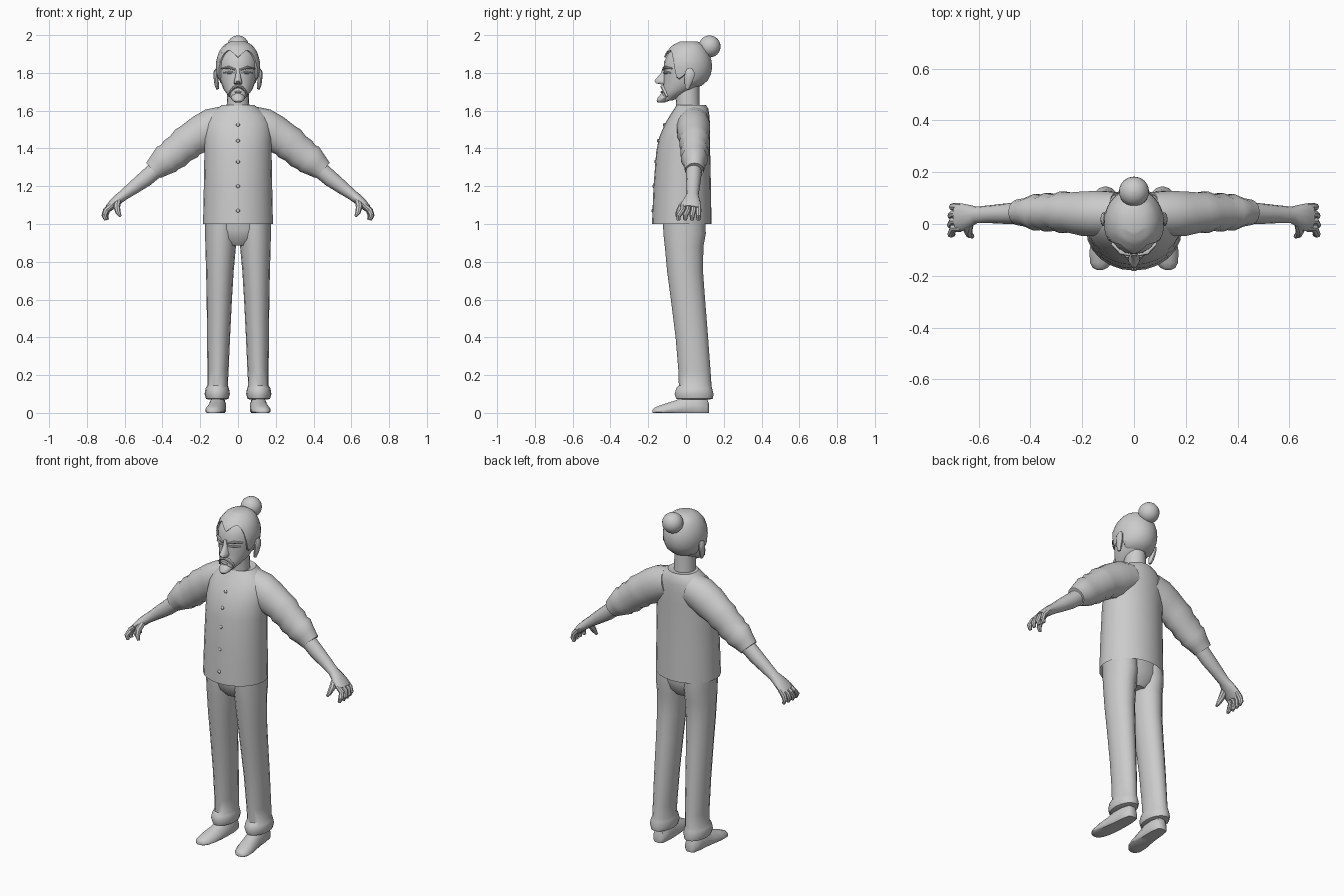
import bpy, bmesh
from math import sin, cos, pi, radians
from mathutils import Vector


def finish(name, rings, mirror=False, caps=(True, True), angle=40):
    """Skin a list of closed point rings into one object."""
    bm = bmesh.new()
    rows = [[bm.verts.new(p) for p in ring] for ring in rings]
    n = len(rows[0])
    for a, b in zip(rows, rows[1:]):
        for i in range(n):
            j = (i + 1) % n
            bm.faces.new((a[i], a[j], b[j], b[i]))
    if caps[0]:
        bm.faces.new(rows[0])
    if caps[1]:
        bm.faces.new(rows[-1])
    bmesh.ops.recalc_face_normals(bm, faces=bm.faces)
    me = bpy.data.meshes.new(name)
    bm.to_mesh(me)
    bm.free()
    ob = bpy.data.objects.new(name, me)
    bpy.context.collection.objects.link(ob)
    bpy.ops.object.select_all(action='DESELECT')
    ob.select_set(True)
    bpy.context.view_layer.objects.active = ob
    bpy.ops.object.shade_smooth_by_angle(angle=radians(angle))
    if mirror:
        ob.modifiers.new("mirror", 'MIRROR').use_mirror_merge = False
    return ob


def stack(name, levels, n=20, cx=0, tilt=0, **kw):
    """Horizontal ellipses; level = (z, centre x offset, y front, y back, rx)."""
    rings = []
    for z, dx, yf, yb, rx in levels:
        cy, ry = (yf + yb) / 2, (yb - yf) / 2
        rings.append([(cx + dx + rx * sin(a), cy - ry * cos(a), z - tilt * cos(a))
                      for a in (2 * pi * i / n for i in range(n))])
    return finish(name, rings, **kw)


def tube(name, pts, n=12, **kw):
    """Tube along a path; point = (x, y, z, radius across, radius along y)."""
    rings = []
    c = [Vector(p[:3]) for p in pts]
    for i, p in enumerate(pts):
        t = (c[min(i + 1, len(c) - 1)] - c[max(i - 1, 0)]).normalized()
        side = (Vector((0, 1, 0)) - t * t.y).normalized()
        up = side.cross(t)
        rings.append([c[i] + up * p[3] * cos(a) + side * p[4] * sin(a)
                      for a in (2 * pi * k / n for k in range(n))])
    return finish(name, rings, **kw)


def blob(name, loc, size, mirror=False, seg=16):
    """Ellipsoid with its mesh kept in world coordinates."""
    steps = seg // 2
    x, y, z = loc
    rings = []
    for k in range(steps + 1):
        e = -pi / 2 + pi * min(max(k / steps, 0.01), 0.99)
        rings.append([(x + size[0] * cos(e) * cos(a), y + size[1] * cos(e) * sin(a), z + size[2] * sin(e))
                      for a in (2 * pi * i / seg for i in range(seg))])
    return finish(name, rings, mirror, angle=60)


# Shirt body, open at the hem
stack("shirt", [(1.0, 0, -.18, .135, .185), (1.2, 0, -.172, .132, .181), (1.38, 0, -.158, .128, .178),
                (1.46, 0, -.142, .128, .18), (1.53, 0, -.112, .127, .175), (1.575, 0, -.085, .124, .155),
                (1.61, 0, -.062, .118, .115), (1.63, 0, -.05, .105, .085), (1.625, 0, -.042, .085, .066)],
      n=24, caps=(False, True))

# Sleeves with folds and rolled cuffs
tube("sleeve", [(.07, .04, 1.535, .09, .085), (.13, .04, 1.515, .10, .09), (.19, .04, 1.48, .10, .088),
                (.25, .045, 1.445, .09, .078), (.275, .045, 1.425, .094, .082), (.305, .045, 1.40, .084, .07),
                (.335, .045, 1.375, .088, .076), (.36, .045, 1.355, .079, .066), (.378, .045, 1.343, .083, .072),
                (.415, .045, 1.312, .068, .056), (.448, .045, 1.283, .055, .05), (.44, .045, 1.288, .045, .042)],
     n=14, mirror=True)

# Forearms running into the palms
tube("forearm", [(.42, .042, 1.30, .045, .042), (.49, .04, 1.24, .043, .04), (.55, .038, 1.195, .036, .035),
                 (.607, .035, 1.152, .028, .032), (.632, .032, 1.133, .027, .042), (.662, .027, 1.107, .024, .053),
                 (.685, .024, 1.083, .02, .054)], mirror=True)

# Fingers and thumbs
for i, (y, reach) in enumerate([(.066, -.006), (.04, 0), (.012, .002), (-.016, 0)]):
    tip = y - .008 * i
    tube("finger", [(.668, y, 1.10, .014, .014), (.698 + reach, y, 1.072, .016, .015),
                    (.707 + reach, tip, 1.045, .014, .014), (.698 + reach, tip, 1.022, .009, .01)],
         n=8, mirror=True)
tube("thumb", [(.635, .01, 1.125, .018, .02), (.642, -.025, 1.09, .018, .018),
               (.635, -.042, 1.062, .014, .013), (.623, -.048, 1.04, .007, .008)], n=8, mirror=True)

# Shirt buttons
for z, y in [(1.525, -.116), (1.44, -.148), (1.33, -.162), (1.2, -.172), (1.07, -.177)]:
    blob("button", (0, y, z), (.01, .006, .01), seg=10)

# Trousers: hips and legs with turned cuffs
stack("trouser_hips", [(.885, 0, -.075, .06, .07), (.92, 0, -.105, .085, .14), (.97, 0, -.12, .10, .17),
                       (1.05, 0, -.125, .10, .174)])
stack("trouser_leg", [(1.04, .09, -.122, .10, .085), (.95, .09, -.12, .105, .084), (.88, .092, -.112, .092, .081),
                      (.75, .096, -.1, .09, .073), (.6, .099, -.08, .101, .067), (.4, .103, -.055, .117, .061),
                      (.22, .106, -.04, .13, .056), (.145, .108, -.038, .135, .054), (.13, .11, -.052, .138, .062),
                      (.1, .11, -.06, .146, .067), (.075, .11, -.052, .142, .06), (.07, .11, -.03, .12, .045)],
      n=16, mirror=True)

# Shoes: flat-bottomed sections from heel to toe
shoe = []
for y, cx, w, h in [(.122, .105, .018, .045), (.11, .105, .034, .085), (.06, .106, .043, .11), (.01, .108, .045, .1),
                    (-.05, .114, .049, .07), (-.105, .122, .05, .052), (-.15, .128, .042, .036),
                    (-.17, .131, .028, .026), (-.177, .132, .012, .018)]:
    prof = [(-.85, 0), (-1, .12), (-1, .4), (-.7, .78), (-.3, .97), (.3, .97), (.7, .78), (1, .4), (1, .12), (.85, 0)]
    shoe.append([(cx + u * w, y, v * h) for u, v in prof])
finish("shoe", shoe, mirror=True, angle=45)

# Neck
stack("neck", [(1.56, 0, -.055, .08, .065), (1.62, 0, -.052, .072, .06), (1.75, 0, -.06, .07, .056)], n=16)

# Head, with its levels reused for the hair
HEAD = [(1.655, 0, -.128, -.07, .028), (1.68, 0, -.13, -.02, .052), (1.715, 0, -.122, .05, .078),
        (1.76, 0, -.12, .105, .094), (1.81, 0, -.118, .128, .104), (1.86, 0, -.116, .125, .106),
        (1.905, 0, -.093, .11, .09), (1.935, 0, -.06, .085, .066), (1.952, 0, -.02, .05, .03)]
stack("head", HEAD)


def lerp_table(table, k):
    for a, b in zip(table, table[1:]):
        if k <= b[0]:
            f = (k - a[0]) / (b[0] - a[0])
            return [p + (q - p) * f for p, q in zip(a, b)]
    return list(table[-1])


# Hair: a shell over the skull whose lower edge follows the hairline
HAIRLINE = [(0, 1.878), (12, 1.895), (28, 1.912), (42, 1.905), (54, 1.87), (62, 1.81), (70, 1.76), (80, 1.77),
            (90, 1.80), (104, 1.77), (115, 1.735), (180, 1.725)]
hair = []
for t in [0, .03, .15, .3, .45, .6, .72, .83, .92, 1]:
    ring = []
    for i in range(48):
        deg = i * 7.5
        a = radians(deg)
        z = lerp_table(HAIRLINE, min(deg, 360 - deg))[1]
        z += (1.952 - z) * t
        _, _, yf, yb, rx = lerp_table(HEAD, z)
        g = .001 if t == 0 else .011
        ring.append(((rx + g) * sin(a), (yf + yb) / 2 - ((yb - yf) / 2 + g) * cos(a),
                     z + .014 * max(0, (z - 1.86) / .092)))
    hair.append(ring)
finish("hair", hair, caps=(False, True), angle=50)
blob("hair_bun", (0, .125, 1.94), (.058, .058, .058), seg=24)

# Ears
tube("ear", [(.108, .005, 1.715, .008, .01), (.113, .01, 1.74, .012, .018), (.117, .018, 1.78, .013, .027),
             (.118, .02, 1.805, .011, .026), (.114, .02, 1.822, .005, .012)], n=10, mirror=True)

# Nose: wedge widening towards the tip
nose = []
for z, yf, w in [(1.835, -.119, .009), (1.80, -.132, .011), (1.77, -.158, .017), (1.757, -.168, .021),
                 (1.745, -.158, .022), (1.738, -.128, .016)]:
    nose.append([(-w, -.1, z), (-w, (yf - .1) / 2 - .012, z), (-w * .35, yf, z),
                 (w * .35, yf, z), (w, (yf - .1) / 2 - .012, z), (w, -.1, z)])
finish("nose", nose, angle=50)

# Brows and narrowed eyelids
tube("brow", [(.016, -.119, 1.818, .005, .006), (.05, -.109, 1.829, .008, .01),
              (.085, -.074, 1.823, .004, .007)], n=8, mirror=True)
tube("eyelid", [(.018, -.115, 1.80, .004, .006), (.045, -.108, 1.803, .008, .008),
                (.076, -.083, 1.80, .004, .006)], n=8, mirror=True)

# Drooping moustache, lip and pointed chin beard
tube("moustache", [(.001, -.125, 1.728, .007, .011), (.022, -.122, 1.722, .008, .011),
                   (.042, -.111, 1.70, .006, .01), (.048, -.1, 1.675, .004, .007)], n=8, mirror=True)
blob("lip", (0, -.126, 1.698), (.02, .009, .006), seg=12)
stack("chin_beard", [(1.642, 0, -.15, -.115, .012), (1.652, 0, -.156, -.09, .028), (1.668, 0, -.15, -.07, .038),
                     (1.682, 0, -.137, -.07, .034), (1.69, 0, -.132, -.09, .018)], n=12)
